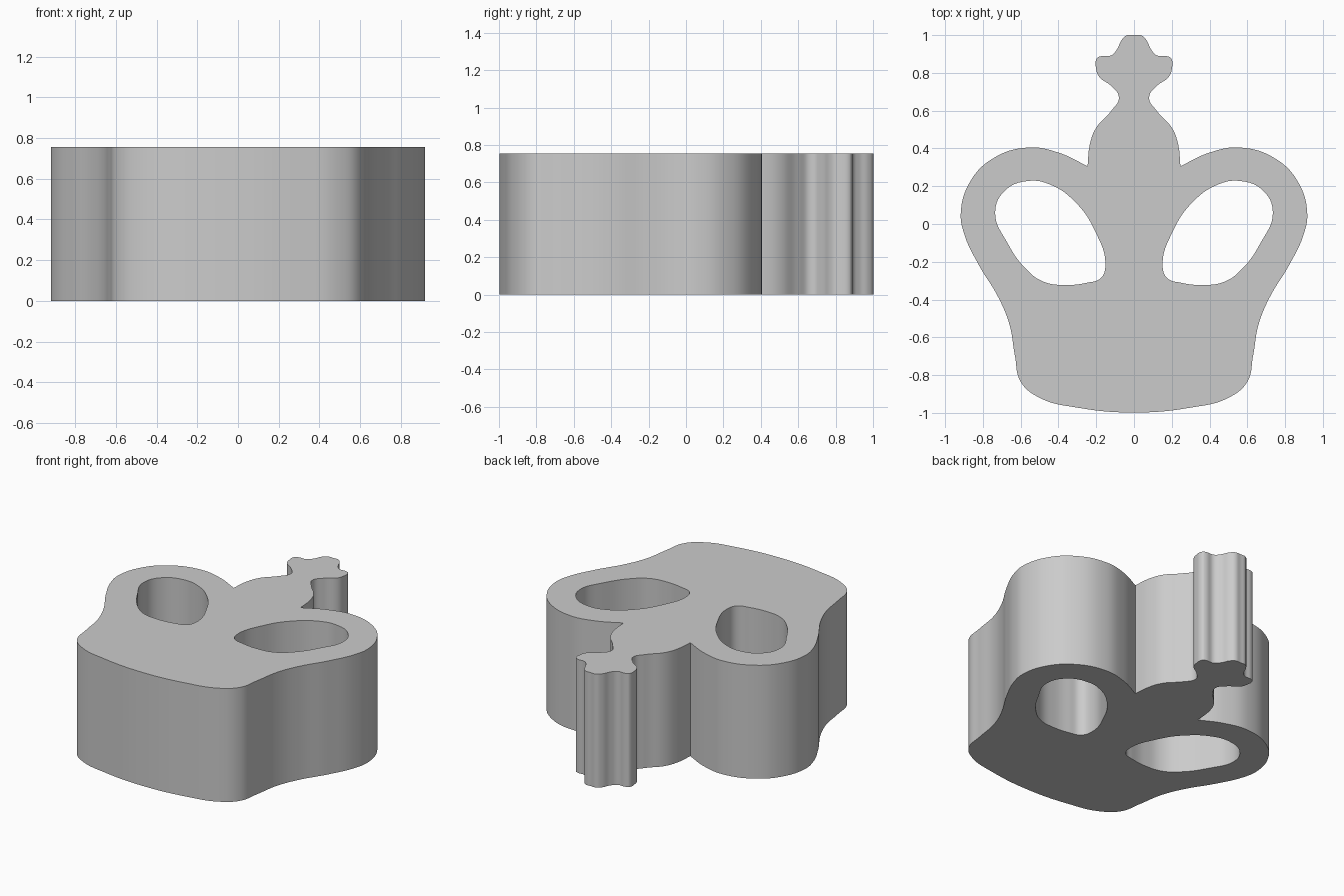
import bpy
import bmesh
import math

cube = bpy.data.objects.get("Cube")
if cube:
    bpy.data.objects.remove(cube)

HEIGHT = 0.755

grey = bpy.data.materials.new("plain grey")
grey.use_nodes = True
colour = (0.6, 0.6, 0.6, 1)
grey.diffuse_color = colour
grey.node_tree.nodes["Principled BSDF"].inputs["Base Color"].default_value = colour

# Right half of the crown outline, from the base up to the finial
band_and_arch = [(0.3, -0.972), (0.5, -0.92), (0.6, -0.835), (0.63, -0.7),
                 (0.66, -0.53), (0.72, -0.385), (0.82, -0.22), (0.9, -0.05),
                 (0.917, 0.06), (0.87, 0.22), (0.75, 0.345), (0.56, 0.405),
                 (0.4, 0.378)]
notch = (0.246, 0.306)
finial = [(0.232, 0.43), (0.2, 0.51), (0.12, 0.6), (0.08, 0.67), (0.12, 0.73),
          (0.185, 0.78), (0.2, 0.82), (0.198, 0.875), (0.18, 0.887),
          (0.12, 0.893), (0.09, 0.925), (0.065, 0.975), (0.04, 0.998)]
half = band_and_arch + [notch] + finial

# Opening under the right arch
opening = [(0.152, -0.23), (0.178, -0.288), (0.25, -0.311), (0.36, -0.323),
           (0.48, -0.305), (0.57, -0.24), (0.67, -0.1), (0.735, 0.06),
           (0.685, 0.175), (0.56, 0.228), (0.44, 0.207), (0.31, 0.115),
           (0.21, -0.03)]


def mirrored(points):
    return [(-x, y) for x, y in reversed(points)]


def add_loop(curve, points):
    spline = curve.splines.new("BEZIER")
    spline.bezier_points.add(len(points) - 1)
    spline.use_cyclic_u = True
    for knot, (x, y) in zip(spline.bezier_points, points):
        knot.co = (x, y, 0)
        kind = "VECTOR" if (abs(x), y) == notch else "AUTO"
        knot.handle_left_type = knot.handle_right_type = kind


# Filled and extruded crown profile
profile = bpy.data.curves.new("crown_profile", "CURVE")
profile.dimensions = "2D"
profile.fill_mode = "BOTH"
profile.resolution_u = 8
profile.extrude = HEIGHT / 2
add_loop(profile, [(0, -0.998)] + half + [(0, 1)] + mirrored(half))
add_loop(profile, opening)
add_loop(profile, mirrored(opening))
source = bpy.data.objects.new("crown_profile", profile)
bpy.context.collection.objects.link(source)
bpy.context.view_layer.update()

# Solid mesh standing on the ground
evaluated = source.evaluated_get(bpy.context.evaluated_depsgraph_get())
mesh = bpy.data.meshes.new_from_object(evaluated)
bpy.data.objects.remove(source)
bm = bmesh.new()
bm.from_mesh(mesh)
bmesh.ops.remove_doubles(bm, verts=bm.verts, dist=0.0005)
bmesh.ops.translate(bm, verts=bm.verts, vec=(0, 0, HEIGHT / 2))
bmesh.ops.recalc_face_normals(bm, faces=bm.faces)
bm.to_mesh(mesh)
bm.free()

crown = bpy.data.objects.new("crown_block", mesh)
bpy.context.collection.objects.link(crown)
mesh.materials.clear()
mesh.materials.append(grey)
bpy.ops.object.select_all(action="DESELECT")
crown.select_set(True)
bpy.context.view_layer.objects.active = crown
bpy.ops.object.shade_smooth_by_angle(angle=math.radians(35))
